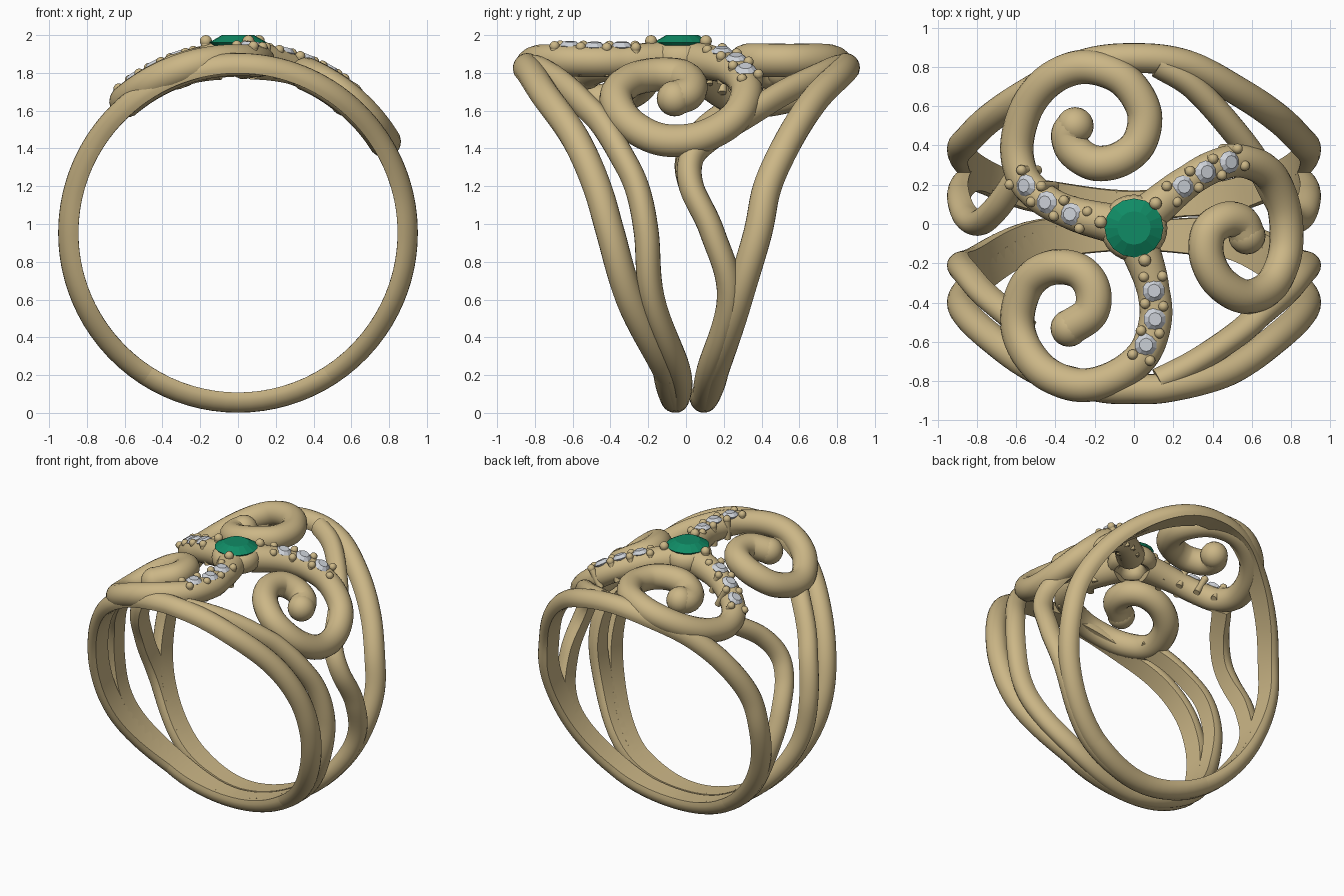
import bpy, bmesh, math
from mathutils import Matrix, Vector

cube = bpy.data.objects.get("Cube")
if cube:
    bpy.data.objects.remove(cube)

ZC = 0.953          # height of the finger hole axis
R = 0.915           # radius on which the wires lie


def material(name, rgb, metal=0.0):
    m = bpy.data.materials.new(name)
    m.use_nodes = True
    m.diffuse_color = (*rgb, 1)
    m.node_tree.nodes["Principled BSDF"].inputs["Base Color"].default_value = (*rgb, 1)
    return m


GOLD = material("warm gold", (0.60, 0.47, 0.24))
GREEN = material("emerald green", (0.005, 0.26, 0.13))
CLEAR = material("pale crystal", (0.62, 0.65, 0.70))


def finish(bm, name, mat, smooth=True):
    bmesh.ops.recalc_face_normals(bm, faces=bm.faces)
    me = bpy.data.meshes.new(name)
    bm.to_mesh(me)
    bm.free()
    ob = bpy.data.objects.new(name, me)
    bpy.context.collection.objects.link(ob)
    me.materials.append(mat)
    if smooth:
        bpy.ops.object.select_all(action='DESELECT')
        ob.select_set(True)
        bpy.context.view_layer.objects.active = ob
        bpy.ops.object.shade_smooth_by_angle(angle=math.radians(40))
    return ob


def wrap(s, y, r):
    """Roll a flat point (arc length, y, radius) around the finger axis."""
    return Vector((r * math.sin(s / R), y, ZC + r * math.cos(s / R)))


def spline(pts, steps=8):
    p = [Vector(q) for q in pts]
    p = [2 * p[0] - p[1]] + p + [2 * p[-1] - p[-2]]
    out = []
    for a, b, c, d in zip(p, p[1:], p[2:], p[3:]):
        for i in range(steps):
            t = i / steps
            out.append(0.5 * (2 * b + (c - a) * t + (2 * a - 5 * b + 4 * c - d) * t * t
                              + (3 * b - a - 3 * c + d) * t ** 3))
    return out + [p[-2]]


def sweep(name, pts, section, taper=lambda t: 1):
    """Sweep a (side, radius) section along a path, wrapped on the finger cylinder."""
    path = spline(pts)
    bm = bmesh.new()
    rings = []
    for i, p in enumerate(path):
        t = (path[min(i + 1, len(path) - 1)] - path[max(i - 1, 0)]).normalized()
        side = Vector((-t.y, t.x))
        k = taper(i / (len(path) - 1))
        rings.append([bm.verts.new(wrap(*(p + side * u * k), R + (r - R) * k))
                      for u, r in section])
    n = len(section)
    for a, b in zip(rings, rings[1:]):
        for j in range(n):
            bm.faces.new((a[j], a[(j + 1) % n], b[(j + 1) % n], b[j]))
    bm.faces.new(rings[0])
    bm.faces.new(rings[-1])
    return finish(bm, name, GOLD)


def circle(rad, n=18):
    return [(rad * math.cos(2 * math.pi * i / n), R + rad * math.sin(2 * math.pi * i / n))
            for i in range(n)]


def half_round(hw):
    arc = [(hw * math.cos(math.pi * i / 12), 0.872 + 0.08 * math.sin(math.pi * i / 12))
           for i in range(13)]
    return arc + [(-hw * 0.92, 0.845), (hw * 0.92, 0.845)]


def polar(pts, sign=1):
    return [(sign * math.radians(a) * R, y) for a, y in pts]


# Two outer hoops, flat inside and rounded outside
def hoop(name, half):
    a0, y0 = half[1]
    right = half + [(-a, y) for a, y in reversed(half[:-1])]
    sweep(name, polar([(360 - a0, y0)] + right + [(a0 - 360, y0)]), half_round(0.076))


hoop("front_hoop", [(180, -.06), (147, -.10), (113, -.30), (90, -.40), (74, -.47),
                    (56, -.58), (33, -.75), (12, -.83), (0, -.84)])
hoop("back_hoop", [(180, .095), (147, .15), (113, .28), (90, .38), (74, .43),
                   (58, .53), (38, .67), (18, .81), (0, .845)])

# Inner strands splitting off the hoops; those on +x run on to the hoop tops
front = [(180, -.05), (147, -.04), (113, -.18), (90, -.21), (74, -.26), (61, -.35),
         (48, -.45), (38, -.55)]
back = [(180, .095), (147, .12), (113, .23), (90, .14), (74, .03)]
strand = half_round(0.066)
sweep("left_front_strand", polar(front + [(20, -.71), (8, -.80)]), strand)
sweep("right_front_strand", polar(front, -1), strand)
sweep("left_back_strand", polar(back + [(63, .03), (55, .13), (45, .32), (35, .48),
                                        (20, .70), (8, .81)]), strand)
sweep("right_back_strand", polar(back + [(63, .01), (52, .09), (42, .24)], -1), strand)


# Three scrolls growing out of the centre, each ending in a ball
scrolls = {
    "back_right_scroll": [(-.10, 0), (-.30, .05), (-.45, .12), (-.56, .23), (-.595, .40),
                          (-.54, .60), (-.42, .74), (-.25, .80), (-.06, .74), (.05, .58),
                          (.03, .42), (-.07, .33), (-.20, .31), (-.30, .37), (-.33, .45),
                          (-.30, .50)],
    "front_scroll": [(.03, -.12), (.09, -.30), (.11, -.48), (.05, -.66), (-.10, -.78),
                     (-.28, -.82), (-.46, -.75), (-.57, -.60), (-.59, -.45), (-.53, -.29),
                     (-.41, -.22), (-.28, -.24), (-.21, -.33), (-.22, -.45), (-.33, -.53)],
    "left_scroll": [(.08, .06), (.25, .20), (.40, .29), (.55, .32), (.69, .25), (.765, .07),
                    (.77, -.14), (.70, -.31), (.57, -.37), (.44, -.30), (.37, -.17),
                    (.38, -.04), (.46, .02), (.54, .01), (.575, -.06)],
}


def swell(t):
    return 1.2 - 2.4 * t if t < 0.09 else 0.98 + 0.12 * t


for name, pts in scrolls.items():
    flat = [(R * math.asin(x / R), y) for x, y in pts]
    sweep(name, flat, circle(0.084), swell)
    bm = bmesh.new()
    bmesh.ops.create_uvsphere(bm, u_segments=20, v_segments=12, radius=0.095,
                              matrix=Matrix.Translation(wrap(*flat[-1], R)))
    finish(bm, name + "_ball", GOLD)

# Open collar under the main stone
bm = bmesh.new()
hub = Vector((0, -0.02, ZC + R + 0.01))
loops = []
for i in range(32):
    a = 2 * math.pi * i / 32
    d = Vector((math.cos(a), math.sin(a), 0))
    loops.append([bm.verts.new(hub + d * (0.122 + 0.048 * math.cos(b * math.pi / 6))
                               + Vector((0, 0, 0.07 * math.sin(b * math.pi / 6))))
                  for b in range(12)])
for a, b in zip(loops, loops[1:] + loops[:1]):
    for j in range(12):
        bm.faces.new((a[j], a[(j + 1) % 12], b[(j + 1) % 12], b[j]))
finish(bm, "stone_collar", GOLD)


# Stones and prongs stand along the local radius
def stand(x, y, rad):
    phi = math.asin(x / rad)
    return Matrix.Translation(wrap(phi * R, y, rad)) @ Matrix.Rotation(phi, 4, 'Y')


def stone(name, m, rad, table, crown, depth, sides, mat):
    bm = bmesh.new()
    for r1, r2, h, z in ((rad, table, crown, crown / 2), (0, rad, depth, -depth / 2)):
        bmesh.ops.create_cone(bm, cap_ends=z > 0, segments=sides, radius1=r1, radius2=r2,
                              depth=h, matrix=m @ Matrix.Translation((0, 0, z)))
    bmesh.ops.remove_doubles(bm, verts=bm.verts, dist=0.0005)
    finish(bm, name, mat, False)


def prong(bm, m, rad, length):
    bmesh.ops.create_cone(bm, cap_ends=True, segments=12, radius1=rad * .85, radius2=rad * .85,
                          depth=length, matrix=m @ Matrix.Translation((0, 0, -length / 2)))
    bmesh.ops.create_uvsphere(bm, u_segments=12, v_segments=8, radius=rad, matrix=m)


stone("main_stone", Matrix.Translation((0, -0.02, 1.962)), 0.15, 0.085, 0.038, 0.13, 16, GREEN)
bm = bmesh.new()
for x, y in ((-.17, .01), (.11, .105), (.055, -.185)):
    prong(bm, Matrix.Translation((x, y, 1.968)), 0.032, 0.1)
finish(bm, "main_prongs", GOLD)

# Rows of small stones, with a pair of beads between neighbours
rows = {
    "back_right": [(-.55, .195), (-.445, .11), (-.32, .05)],
    "front": [(.10, -.34), (.105, -.485), (.06, -.615)],
    "left": [(.25, .19), (.365, .265), (.485, .315)],
}
for name, pts in rows.items():
    p = [Vector(q) for q in pts]
    for i, q in enumerate(p):
        stone(f"{name}_small_stone_{i + 1}", stand(q.x, q.y, 0.993), 0.058, 0.034, 0.022,
              0.06, 10, CLEAR)
    ends = [1.5 * p[0] - .5 * p[1], (p[0] + p[1]) / 2, (p[1] + p[2]) / 2, 1.5 * p[2] - .5 * p[1]]
    dirs = [p[1] - p[0], p[2] - p[0], p[2] - p[0], p[2] - p[1]]
    bm = bmesh.new()
    for e, d in zip(ends, dirs):
        side = Vector((-d.y, d.x)).normalized() * 0.047
        for q in (e + side, e - side):
            prong(bm, stand(q.x, q.y, 0.992), 0.027, 0.15)
    finish(bm, name + "_beads", GOLD)
